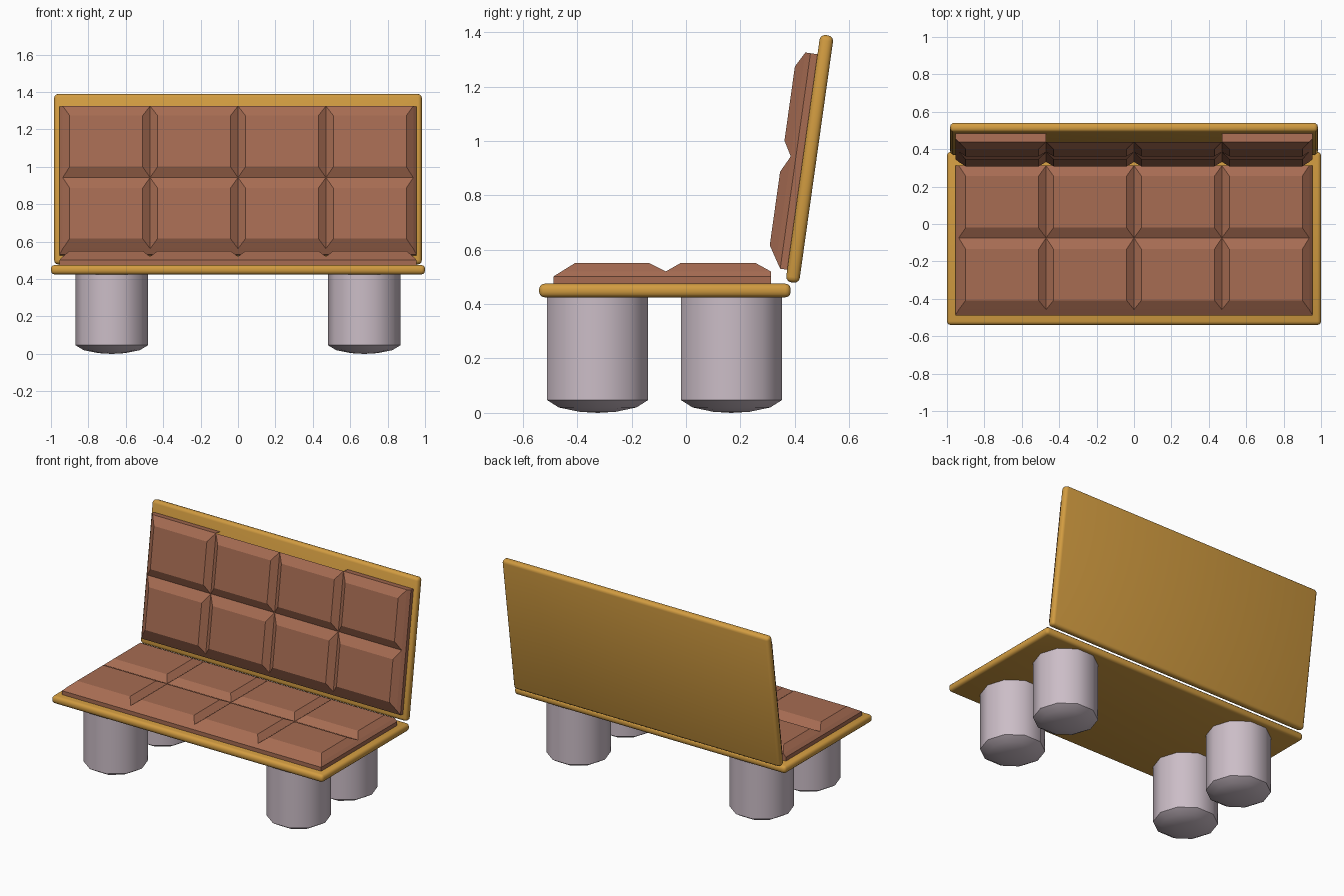
import bpy, bmesh, math
from mathutils import Matrix

if "Cube" in bpy.data.objects:
    bpy.data.objects.remove(bpy.data.objects["Cube"])


def material(name, rgb):
    m = bpy.data.materials.new(name)
    m.diffuse_color = (*rgb, 1)
    m.use_nodes = True
    m.node_tree.nodes["Principled BSDF"].inputs["Base Color"].default_value = m.diffuse_color
    return m


WOOD = material("golden wood", (0.64, 0.33, 0.052))
LEATHER = material("brown leather", (0.385, 0.15, 0.085))
STONE = material("pale mauve grey", (0.60, 0.51, 0.57))


def finish(bm, name, mat, matrix=Matrix(), smooth=None):
    bmesh.ops.recalc_face_normals(bm, faces=bm.faces) if smooth else None
    me = bpy.data.meshes.new(name)
    bm.to_mesh(me)
    bm.free()
    me.materials.append(mat)
    ob = bpy.data.objects.new(name, me)
    bpy.context.collection.objects.link(ob)
    ob.matrix_world = matrix
    if smooth:
        bpy.ops.object.select_all(action='DESELECT')
        ob.select_set(True)
        bpy.context.view_layer.objects.active = ob
        bpy.ops.object.shade_smooth_by_angle(angle=math.radians(smooth))
    return ob


# Board with rounded edges: local y from 0 to length, top face at local z = 0
def board(name, width, length, matrix):
    bm = bmesh.new()
    bmesh.ops.create_cube(bm, size=1, matrix=Matrix.Translation((0, length / 2, -0.025))
                          @ Matrix.Diagonal((width, length, 0.05, 1)))
    bmesh.ops.bevel(bm, geom=bm.edges[:], offset=0.02, segments=3, profile=0.5,
                    affect='EDGES', clamp_overlap=True)
    finish(bm, name, WOOD, matrix, smooth=35)


# Padded cushion of 4 x 2 cells: height is the lower of two stepped profiles
def cushion(name, matrix):
    low, mid, high = 0.026, 0.045, 0.076
    half = [(0, mid), (0.04, high), (0.43, high), (0.47, mid), (0.51, high),
            (0.90, high), (0.937, mid), (0.955, low)]
    cols = [(-x, h) for x, h in half[:0:-1]] + half
    rows = [(0, low), (0.03, mid), (0.08, high), (0.353, high), (0.414, mid),
            (0.468, high), (0.744, high), (0.80, mid)]
    bm = bmesh.new()
    grid = [[bm.verts.new((x, y, min(h, k))) for x, h in cols] for y, k in rows]
    for r0, r1 in zip(grid, grid[1:]):
        for i in range(len(cols) - 1):
            a, b, c, d = r0[i], r0[i + 1], r1[i + 1], r1[i]
            # split each quad along its ridge or valley
            if abs(a.co.z - c.co.z) >= abs(b.co.z - d.co.z):
                bm.faces.new((a, b, c))
                bm.faces.new((a, c, d))
            else:
                bm.faces.new((a, b, d))
                bm.faces.new((b, c, d))
    # side walls; the far wall is open behind the two middle cells
    for e in [e for e in bm.edges if e.is_boundary]:
        p, q = e.verts
        if min(p.co.y, q.co.y) > 0.79 and abs(p.co.x + q.co.x) / 2 < 0.47:
            continue
        if e.link_loops[0].vert != p:
            p, q = q, p
        lo = [bm.verts.new((v.co.x, v.co.y, 0)) for v in (p, q)]
        bm.faces.new((q, p, lo[0], lo[1]))
    bmesh.ops.remove_doubles(bm, verts=bm.verts[:], dist=0.0001)
    finish(bm, name, LEATHER, matrix)


# Ten-sided leg with a shallow domed foot
def leg(name, x, y):
    bm = bmesh.new()
    n = 10
    rings = []
    for r, z in ((0.195, 0.43), (0.195, 0.047), (0.15, 0.02), (0.07, 0.004)):
        rings.append([bm.verts.new((r * math.cos(2 * math.pi * i / n),
                                    r * math.sin(2 * math.pi * i / n), z)) for i in range(n)])
    for a, b in zip(rings, rings[1:]):
        for i in range(n):
            j = (i + 1) % n
            bm.faces.new((a[i], a[j], b[j], b[i]))
    tip = bm.verts.new((0, 0, 0))
    for i in range(n):
        bm.faces.new((rings[-1][i], rings[-1][(i + 1) % n], tip))
    bm.faces.new(rings[0])
    finish(bm, name, STONE, Matrix.Translation((x, y, 0)), smooth=40)


# Seat
board("seat_board", 2.0, 0.925, Matrix.Translation((0, -0.54, 0.475)))
cushion("seat_cushion", Matrix.Translation((0, -0.488, 0.475)))

# Reclined back, same construction tilted by eight degrees
back = Matrix.Translation((0, 0.366, 0.483)) @ Matrix.Rotation(math.radians(82), 4, 'X')
board("back_board", 1.965, 0.918, back)
cushion("back_cushion", back @ Matrix.Translation((0, 0.044, 0)))

# Legs
for side, x in (("left", -0.675), ("right", 0.675)):
    leg("front_leg_" + side, x, -0.325)
    leg("back_leg_" + side, x, 0.167)
